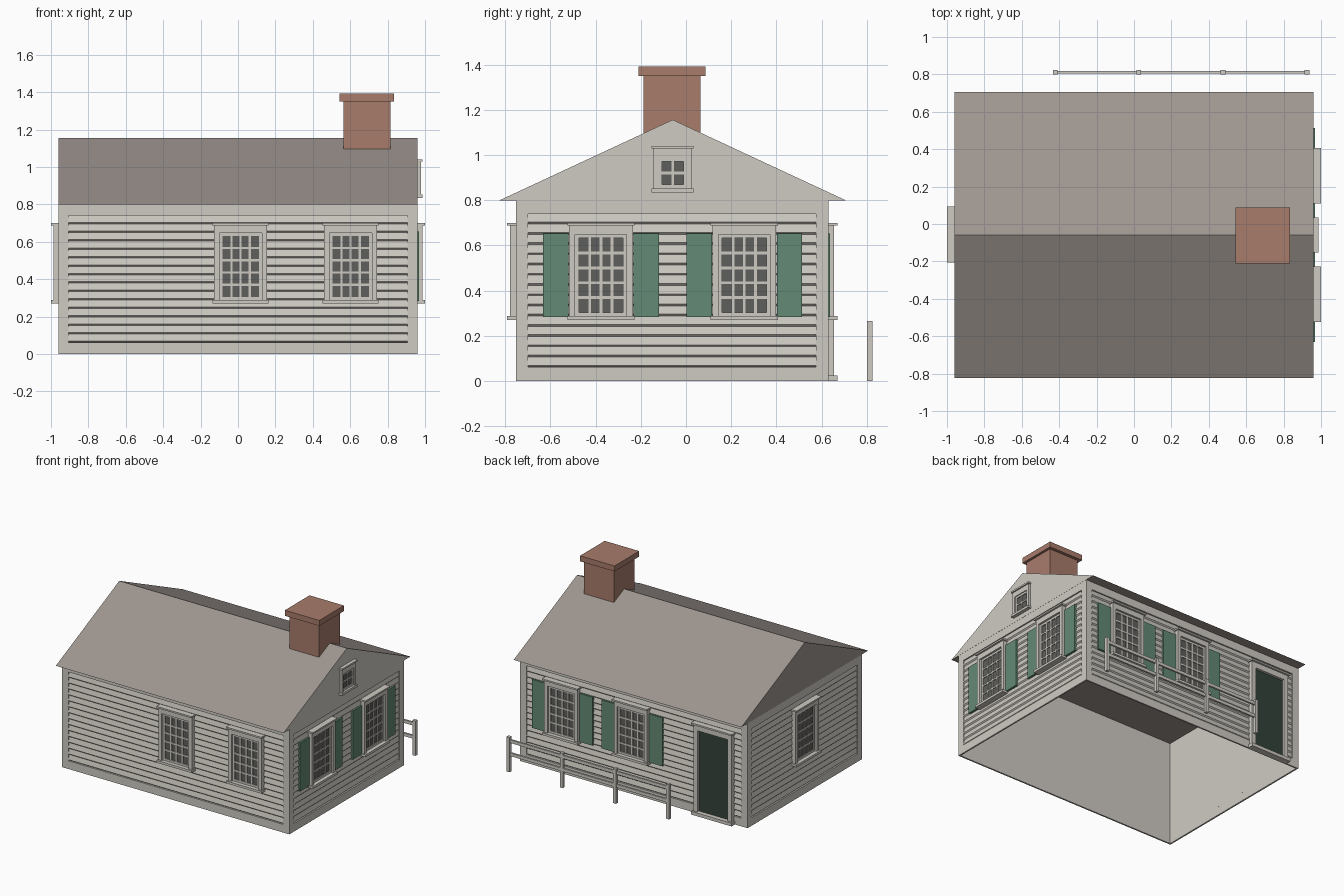
import bpy, bmesh

if "Cube" in bpy.data.objects:
    bpy.data.objects.remove(bpy.data.objects["Cube"])


def material(name, r, g, b):
    def lin(c):
        c /= 255
        return c / 12.92 if c <= 0.04045 else ((c + 0.055) / 1.055) ** 2.4
    m = bpy.data.materials.new(name)
    m.diffuse_color = (lin(r), lin(g), lin(b), 1)
    m.use_nodes = True
    m.node_tree.nodes["Principled BSDF"].inputs["Base Color"].default_value = m.diffuse_color
    return m


PAINT = material("wall_paint", 207, 203, 195)
ROOF = material("roof_grey", 158, 150, 144)
BRICK = material("brick_red", 168, 124, 108)
GREEN = material("shutter_green", 99, 138, 117)
GLASS = material("window_glass", 95, 95, 93)
DOOR = material("door_green", 52, 66, 57)

# Each wall: (axis it faces along, direction, plane position)
FRONT, BACK = (1, -1, -0.752), (1, 1, 0.629)
LEFT, RIGHT = (0, -1, -0.96), (0, 1, 0.96)


class Part:
    """Collects boxes and prisms into one mesh object."""
    def __init__(self, name, *mats):
        self.name, self.mats, self.bm = name, mats, bmesh.new()

    def box(self, x0, x1, y0, y1, z0, z1, mat=0):
        v = [self.bm.verts.new((x, y, z)) for x in (x0, x1) for y in (y0, y1) for z in (z0, z1)]
        for q in ((0, 1, 3, 2), (4, 6, 7, 5), (0, 4, 5, 1), (2, 3, 7, 6), (0, 2, 6, 4), (1, 5, 7, 3)):
            self.bm.faces.new([v[i] for i in q]).material_index = mat

    def on_wall(self, wall, u0, u1, z0, z1, n0, n1, mat=0):
        """Box on a wall: u runs along it, n is the distance out of it."""
        axis, s, p = wall
        a, b = sorted((p + s * n0, p + s * n1))
        if axis == 0:
            self.box(a, b, u0, u1, z0, z1, mat)
        else:
            self.box(u0, u1, a, b, z0, z1, mat)

    def prism(self, points, a, b, axis):
        """Extrude a profile of (other axis, z) points along an axis."""
        rings = []
        for t in (a, b):
            rings.append([self.bm.verts.new((t, p, z) if axis == 0 else (p, t, z)) for p, z in points])
        n = len(points)
        for ring in rings:
            self.bm.faces.new(ring)
        for i in range(n):
            j = (i + 1) % n
            self.bm.faces.new((rings[0][i], rings[0][j], rings[1][j], rings[1][i]))

    def done(self):
        bmesh.ops.recalc_face_normals(self.bm, faces=self.bm.faces[:])
        me = bpy.data.meshes.new(self.name)
        self.bm.to_mesh(me)
        self.bm.free()
        for m in self.mats:
            me.materials.append(m)
        ob = bpy.data.objects.new(self.name, me)
        bpy.context.collection.objects.link(ob)
        return ob


def window(name, wall, u, z0, z1, width, sash, cols, rows, out):
    """Casing, cap, sill, glass and glazing bars."""
    p = Part(name, PAINT, GLASS)
    h, s = width / 2, sash / 2
    g0, g1 = z0 + 0.018, z1 - 0.052
    for a, b in ((u - h, u - s), (u + s, u + h)):
        p.on_wall(wall, a, b, z0 + 0.012, z1 - 0.012, -0.012, out * 0.65)
    p.on_wall(wall, u - s, u + s, g1, z1 - 0.012, -0.012, out * 0.65)
    for a, b in ((z1 - 0.012, z1), (z0, z0 + 0.018)):
        p.on_wall(wall, u - h - 0.008, u + h + 0.008, a, b, -0.012, out)
    p.on_wall(wall, u - s, u + s, g0, g1, -0.002, 0.004, 1)
    # sash rim and bars
    rim, bar = 0.016, 0.006
    for a, b in ((u - s, u - s + rim), (u + s - rim, u + s)):
        p.on_wall(wall, a, b, g0, g1, 0, 0.011)
    for a, b in ((g0, g0 + rim), (g1 - rim, g1)):
        p.on_wall(wall, u - s, u + s, a, b, 0, 0.011)
    for i in range(1, cols):
        c = u - s + rim + (sash - 2 * rim) * i / cols
        p.on_wall(wall, c - bar, c + bar, g0, g1, 0, 0.010)
    for i in range(1, rows):
        c = g0 + rim + (g1 - g0 - 2 * rim) * i / rows
        p.on_wall(wall, u - s, u + s, c - bar, c + bar, 0, 0.010)
    p.done()


# Hollow house shell, open at the bottom
shell = Part("wall_shell", PAINT)
shell.box(-0.948, 0.948, -0.740, 0.617, 0, 0.80)
shell.bm.faces.ensure_lookup_table()
bmesh.ops.delete(shell.bm, geom=[f for f in shell.bm.faces if len({round(v.co.z, 3) for v in f.verts}) == 1],
                 context='FACES_ONLY')
shell.done()

# Trim boards and clapboard siding on every wall
ROWS, Z0, Z1 = 15, 0.062, 0.74
for label, wall, a, b in (("front", FRONT, -0.96, 0.96), ("back", BACK, -0.96, 0.96),
                          ("left", LEFT, -0.752, 0.629), ("right", RIGHT, -0.752, 0.629)):
    trim = Part(label + "_trim_boards", PAINT)
    for u0, u1, z0, z1 in ((a, a + 0.054, 0, 0.8), (b - 0.054, b, 0, 0.8),
                           (a + 0.054, b - 0.054, 0, Z0), (a + 0.054, b - 0.054, Z1, 0.8)):
        trim.on_wall(wall, u0, u1, z0, z1, -0.012, 0)
    trim.done()
    axis, s, p = wall
    step = (Z1 - Z0) / ROWS
    profile = [(p - s * 0.0125, Z1), (p - s * 0.0125, Z0)]
    for i in range(ROWS):
        z = Z0 + i * step
        profile += [(p - s * 0.002, z + 0.008), (p - s * 0.010, z + step)]
    siding = Part(label + "_siding", PAINT)
    siding.prism(profile, a + 0.054, b - 0.054, 1 - axis)
    siding.done()

# Gabled roof; the right gable is painted like the walls
roof = Part("roof", ROOF, PAINT)
roof.prism([(-0.824, 0.80), (0.706, 0.80), (-0.059, 1.156)], -0.961, 0.961, 0)
roof_ob = roof.done()
for f in roof_ob.data.polygons:
    f.material_index = 1 if f.normal.x > 0.5 else 0

# Chimney
chimney = Part("chimney", BRICK)
chimney.box(0.564, 0.815, -0.187, 0.064, 1.0, 1.352)
chimney.box(0.543, 0.834, -0.211, 0.087, 1.35, 1.392)
chimney.done()

# Main windows, with shutters on the right and back walls
for label, wall, centres, shuttered in (("front", FRONT, (0.014, 0.602), False), ("back", BACK, (0.010, 0.598), True),
                                        ("left", LEFT, (-0.056,), False), ("right", RIGHT, (-0.376, 0.258), True)):
    for i, u in enumerate(centres, 1):
        window(f"{label}_window_{i}", wall, u, 0.27, 0.70, 0.282, 0.228, 4, 5, 0.04)
        if shuttered:
            pair = Part(f"{label}_shutters_{i}", GREEN)
            for c in (u - 0.2, u + 0.2):
                pair.on_wall(wall, c - 0.056, c + 0.056, 0.284, 0.654, -0.010, 0.008)
            pair.done()
window("gable_window", RIGHT, -0.059, 0.835, 1.04, 0.17, 0.128, 2, 2, 0.027)

# Back door with casing, cap and threshold
door = Part("back_door", PAINT, DOOR)
D = -0.682
for a, b in ((D - 0.162, D - 0.128), (D + 0.128, D + 0.162)):
    door.on_wall(BACK, a, b, 0, 0.688, -0.012, 0.026)
door.on_wall(BACK, D - 0.128, D + 0.128, 0.645, 0.688, -0.012, 0.026)
door.on_wall(BACK, D - 0.172, D + 0.172, 0.688, 0.70, -0.012, 0.04)
door.on_wall(BACK, D - 0.172, D + 0.172, 0, 0.025, -0.012, 0.04)
door.on_wall(BACK, D - 0.128, D + 0.128, 0.025, 0.645, -0.002, 0.006, 1)
door.done()

# Railing behind the house
railing = Part("back_railing", PAINT)
for x in (-0.421, 0.026, 0.476, 0.925):
    railing.box(x - 0.0125, x + 0.0125, 0.80, 0.824, 0, 0.266)
for z in (0.135, 0.235):
    railing.box(-0.421, 0.925, 0.805, 0.819, z - 0.012, z + 0.012)
railing.done()
